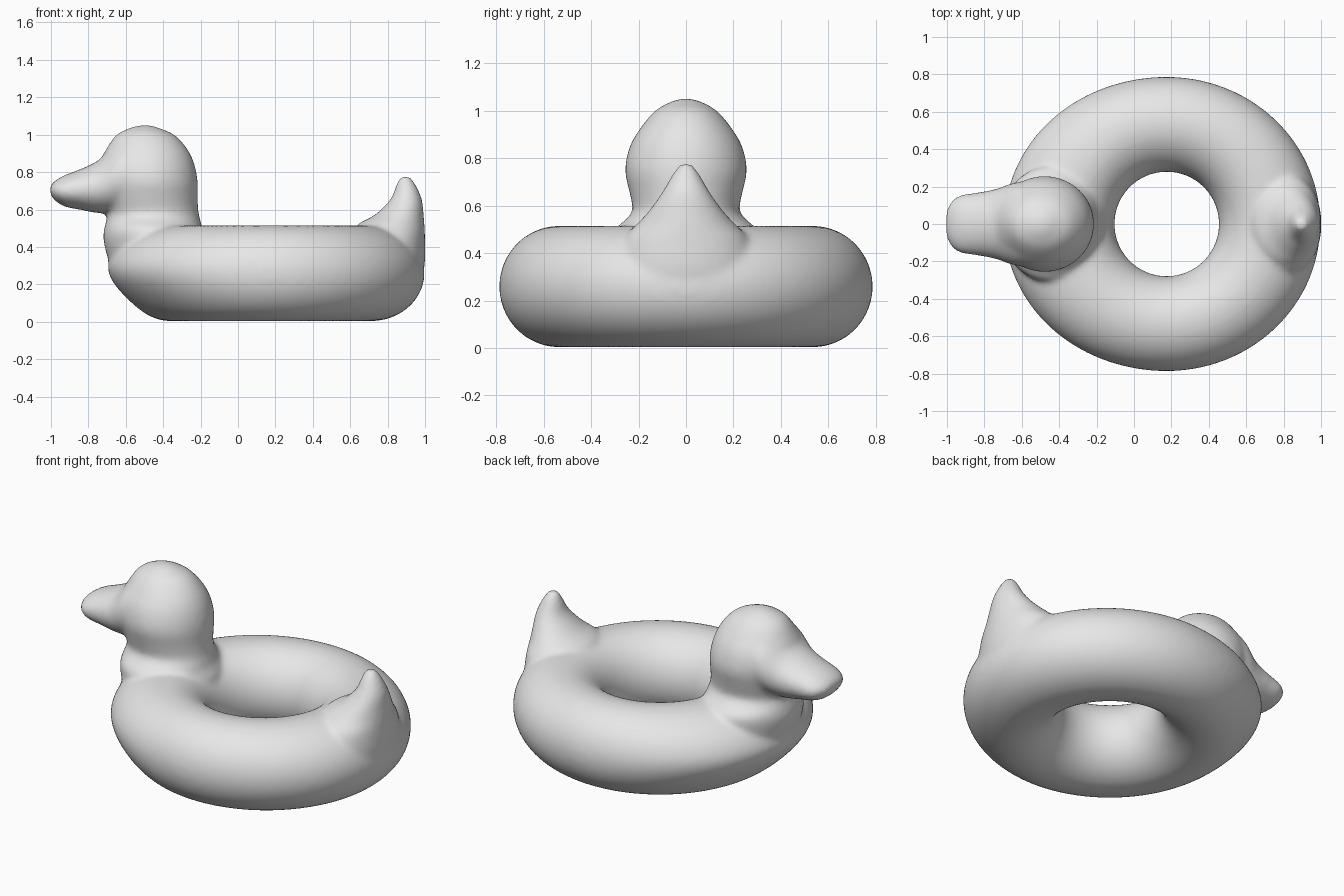
import bpy
import bmesh
from math import cos, sin, tau

cube = bpy.data.objects.get("Cube")
if cube:
    bpy.data.objects.remove(cube, do_unlink=True)

RING_X, MAJOR, MINOR = 0.175, 0.533, 0.256


def ramp(value, low, high):
    t = min(1, max(0, (value - low) / (high - low)))
    return t * t * (3 - 2 * t)


def refine(sections, steps=4):
    """Smooth spline through the sections."""
    padded = [sections[0], *sections, sections[-1]]
    result = []
    for p, a, b, n in zip(padded, padded[1:], padded[2:], padded[3:]):
        for i in range(steps):
            t = i / steps
            result.append([y + t / 2 * (z - x + t * (2 * x - 5 * y + 4 * z - w
                           + t * (3 * (y - z) + w - x)))
                           for x, y, z, w in zip(p, a, b, n)])
    return result + [sections[-1]]


def bridge(bm, a, b):
    for i in range(len(a)):
        j = (i + 1) % len(a)
        bm.faces.new((a[i], a[j], b[j], b[i]))


def loft(bm, sections, place, sides=40):
    """Closed skin over ellipses given as (station, low, high, half width)."""
    rings = []
    for station, low, high, half in refine(sections):
        mid, rad = (low + high) / 2, (high - low) / 2
        rings.append([bm.verts.new(place(station, mid + rad * cos(tau * i / sides),
                                         half * sin(tau * i / sides)))
                      for i in range(sides)])
    for a, b in zip(rings, rings[1:]):
        bridge(bm, a, b)
    bm.faces.new(rings[0][::-1])
    bm.faces.new(rings[-1])


def swim_ring(bm, around=96, sides=48):
    """Inflated tube, its outer wall swelling toward the chest and tail."""
    rings = []
    for i in range(around):
        a = tau * i / around
        ring = []
        for j in range(sides):
            b = tau * j / sides
            z = MINOR + 0.003 + MINOR * sin(b)
            outward = max(0, cos(b))
            chest = 0.09 * max(0, -cos(a)) ** 2 * ramp(z, 0.03, 0.32)
            rump = 0.035 * max(0, cos(a)) ** 2
            r = MAJOR + 0.254 * cos(b) + (chest + rump) * outward
            ring.append(bm.verts.new((RING_X + r * cos(a), r * sin(a), z)))
        rings.append(ring)
    for a, b in zip(rings, rings[1:] + rings[:1]):
        bridge(bm, a, b)


def upright(station, along, side):
    return (along, side, station)


def forward(station, along, side):
    return (station, side, along)


neck_and_head = [
    (0.08, -0.48, -0.22, 0.15), (0.20, -0.63, -0.15, 0.25),
    (0.32, -0.69, -0.14, 0.30), (0.44, -0.72, -0.16, 0.31),
    (0.50, -0.715, -0.19, 0.30), (0.54, -0.705, -0.20, 0.255),
    (0.58, -0.70, -0.21, 0.225), (0.65, -0.72, -0.215, 0.237),
    (0.75, -0.74, -0.215, 0.257), (0.85, -0.74, -0.235, 0.237),
    (0.93, -0.70, -0.275, 0.19), (1.00, -0.65, -0.34, 0.13),
    (1.035, -0.58, -0.42, 0.07), (1.05, -0.53, -0.46, 0.03),
]
beak = [
    (-0.50, 0.62, 0.98, 0.20), (-0.62, 0.59, 0.975, 0.225),
    (-0.74, 0.58, 0.867, 0.187), (-0.85, 0.60, 0.813, 0.167),
    (-0.92, 0.613, 0.787, 0.157), (-0.97, 0.64, 0.76, 0.13),
    (-1.005, 0.68, 0.73, 0.07),
]
tail = [
    (0.20, 0.62, 0.97, 0.25), (0.32, 0.60, 1.00, 0.30),
    (0.45, 0.61, 1.00, 0.27), (0.52, 0.64, 0.997, 0.21),
    (0.57, 0.73, 0.993, 0.163), (0.65, 0.812, 0.985, 0.105),
    (0.72, 0.842, 0.957, 0.065), (0.765, 0.86, 0.93, 0.035),
    (0.78, 0.88, 0.91, 0.015),
]

bm = bmesh.new()
swim_ring(bm)
loft(bm, neck_and_head, upright)
loft(bm, beak, forward)
loft(bm, tail, upright)
bmesh.ops.recalc_face_normals(bm, faces=bm.faces)
mesh = bpy.data.meshes.new("bird_swim_ring")
bm.to_mesh(mesh)
bm.free()
body = bpy.data.objects.new("bird_swim_ring", mesh)
bpy.context.collection.objects.link(body)

# One plain vinyl colour
grey = bpy.data.materials.new("light_grey_vinyl")
grey.use_nodes = True
colour = (0.8, 0.8, 0.8, 1)
grey.diffuse_color = colour
grey.node_tree.nodes["Principled BSDF"].inputs["Base Color"].default_value = colour
mesh.materials.append(grey)
mesh.shade_smooth()

# Fuse the parts into one skin and soften the joins
fuse = body.modifiers.new("fuse", "REMESH")
fuse.mode = "VOXEL"
fuse.voxel_size = 0.014
fuse.use_smooth_shade = True
soften = body.modifiers.new("soften", "SMOOTH")
soften.factor = 0.5
soften.iterations = 14
